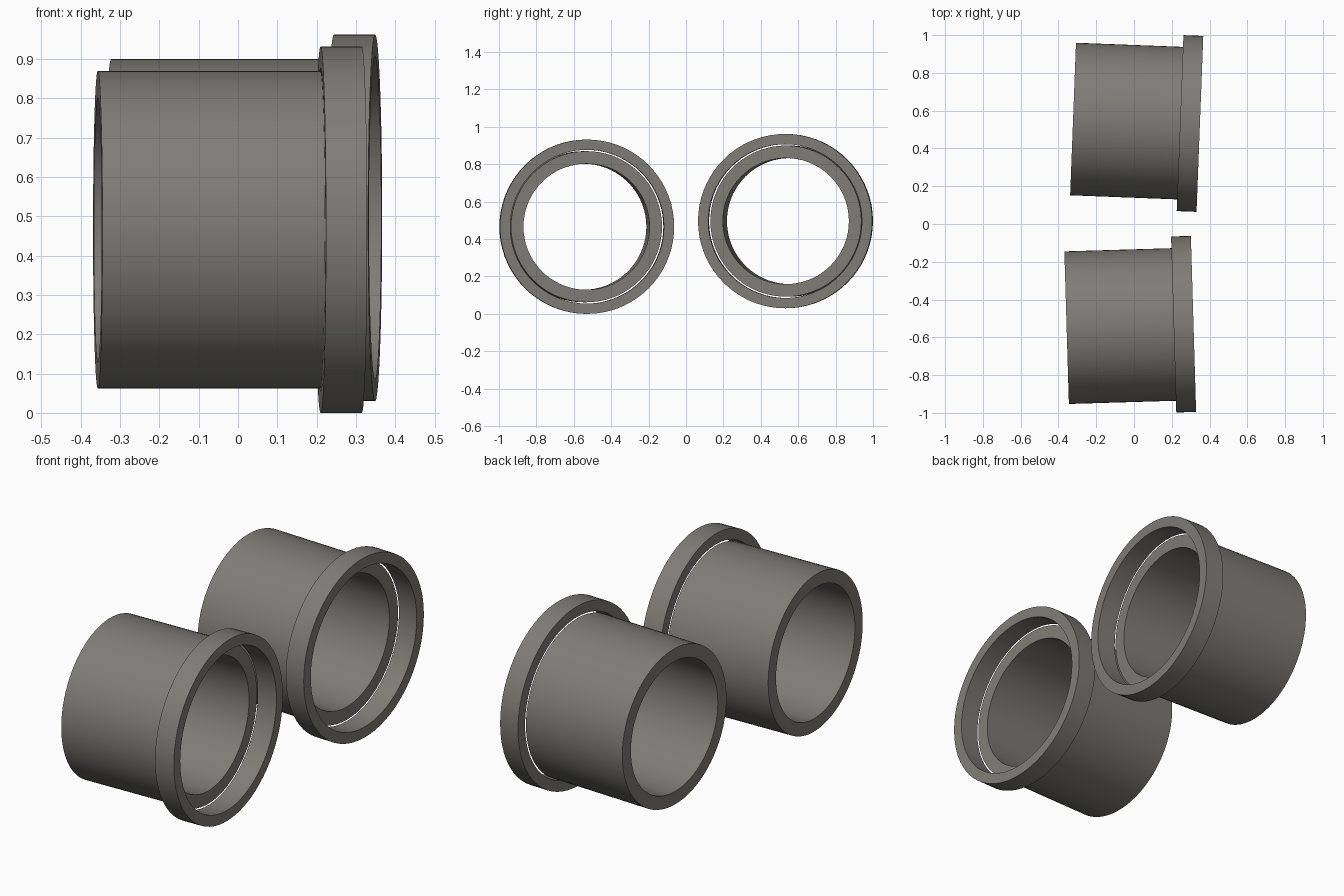
import bpy, bmesh
from math import cos, sin, pi, radians
from mathutils import Matrix

SIDES = 72

cube = bpy.data.objects.get("Cube")
if cube:
    bpy.data.objects.remove(cube, do_unlink=True)

grey = bpy.data.materials.new("warm_grey")
grey.use_nodes = True
colour = (0.21, 0.205, 0.185, 1)
grey.diffuse_color = colour
grey.node_tree.nodes["Principled BSDF"].inputs["Base Color"].default_value = colour


def hollow_cylinder(name, inner, outer, start, end, placement):
    """Revolve a rectangular section round the x axis."""
    section = [(start, outer), (end, outer), (end, inner), (start, inner)]
    bm = bmesh.new()
    rings = [[bm.verts.new((x, r * cos(2 * pi * i / SIDES), r * sin(2 * pi * i / SIDES)))
              for i in range(SIDES)] for x, r in section]
    for a, b in zip(rings, rings[1:] + rings[:1]):
        for i in range(SIDES):
            j = (i + 1) % SIDES
            bm.faces.new((a[i], a[j], b[j], b[i]))
    bmesh.ops.recalc_face_normals(bm, faces=bm.faces)
    mesh = bpy.data.meshes.new(name)
    bm.to_mesh(mesh)
    bm.free()
    mesh.materials.append(grey)
    obj = bpy.data.objects.new(name, mesh)
    obj.matrix_world = placement
    bpy.context.collection.objects.link(obj)
    bpy.ops.object.select_all(action="DESELECT")
    obj.select_set(True)
    bpy.context.view_layer.objects.active = obj
    bpy.ops.object.shade_smooth_by_angle(angle=radians(30))


# Each sleeve: origin where the tube meets the collar, with a slight toe-in
sleeves = [("front", (0.21, -0.532, 0.466), 1.7),
           ("back", (0.244, 0.534, 0.496), -2.2)]
for side, origin, yaw in sleeves:
    placement = Matrix.Translation(origin) @ Matrix.Rotation(radians(yaw), 4, "Z")
    hollow_cylinder(side + "_tube", 0.337, 0.404, -0.567, 0, placement)
    hollow_cylinder(side + "_collar", 0.411, 0.466, 0, 0.105, placement)
